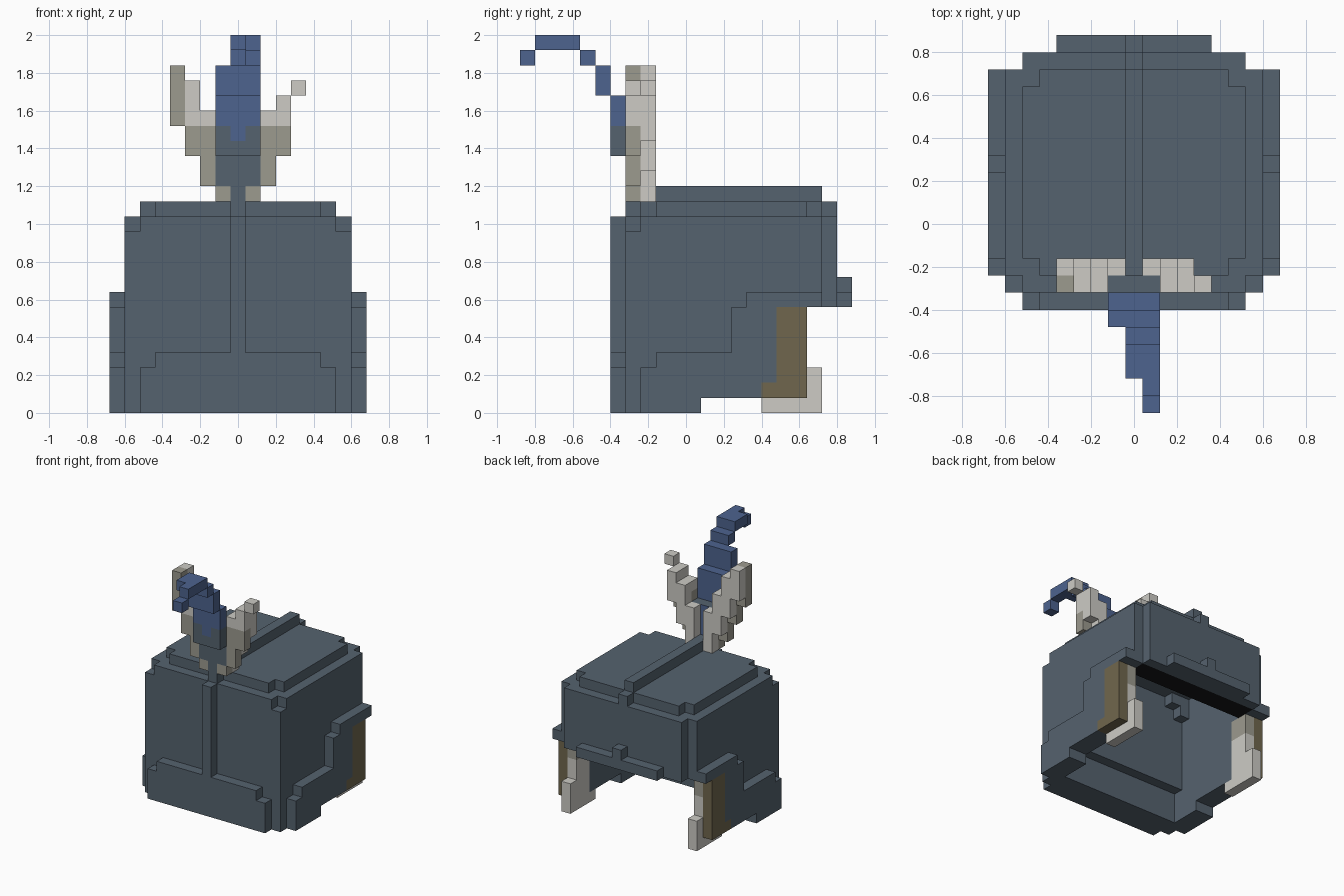
import bpy, bmesh
from mathutils import Vector

cube = bpy.data.objects.get("Cube")
if cube:
    bpy.data.objects.remove(cube)

UNIT = 0.08  # size of one block
COLOURS = {
    "slate": (0.091, 0.123, 0.158),
    "blue": (0.074, 0.125, 0.272),
    "light_grey": (0.61, 0.6, 0.56),
    "olive_grey": (0.335, 0.325, 0.275),
    "brown": (0.163, 0.134, 0.075),
    "black": (0.008, 0.008, 0.009),
}
NAMES = list(COLOURS)
MATERIALS = []
for name, rgb in COLOURS.items():
    mat = bpy.data.materials.new(name)
    mat.use_nodes = True
    mat.diffuse_color = (*rgb, 1)
    bsdf = mat.node_tree.nodes["Principled BSDF"]
    bsdf.inputs["Base Color"].default_value = (*rgb, 1)
    bsdf.inputs["Roughness"].default_value = 0.8
    MATERIALS.append(mat)


def block(x, y, z):
    """Cells of a box: x range is inclusive, y and z ranges stop before the end."""
    return {(i, j, k) for i in range(x[0], x[1] + 1)
            for j in range(*y) for k in range(*z)}


def wide(half, y, z):
    return block((-half, half), y, z)


def pair(x, y, z):
    cells = block((x, x), y, z)
    return cells | {(-i, j, k) for i, j, k in cells}


def build(name, cells, colour):
    """Skin the outside of a set of cells; colour(cell, normal) names the material."""
    bm = bmesh.new()
    for cell in cells:
        centre = Vector(cell) + Vector((0, 0.5, 0.5))
        for axis in range(3):
            for sign in (-1, 1):
                n = Vector((0, 0, 0))
                n[axis] = sign
                if tuple(int(c + d) for c, d in zip(cell, n)) in cells:
                    continue
                u = Vector((0, 0, 0))
                u[(axis + 1) % 3] = 0.5
                v = n.cross(u)
                mid = centre + n * 0.5
                ring = (mid - u - v, mid + u - v, mid + u + v, mid - u + v)
                face = bm.faces.new([bm.verts.new(p * UNIT) for p in ring])
                face.material_index = NAMES.index(colour(cell, n))
    bmesh.ops.remove_doubles(bm, verts=bm.verts, dist=0.001)
    bmesh.ops.dissolve_limit(bm, angle_limit=0.01, verts=bm.verts, edges=bm.edges,
                             delimit={'MATERIAL', 'NORMAL'})
    mesh = bpy.data.meshes.new(name)
    bm.to_mesh(mesh)
    bm.free()
    for mat in MATERIALS:
        mesh.materials.append(mat)
    bpy.context.collection.objects.link(bpy.data.objects.new(name, mesh))


# Helmet shell: main box and rear band, with the upper front corners cut
shell = wide(7, (-4, 9), (0, 13)) | wide(6, (9, 10), (7, 13))
shell -= pair(7, (-4, -3), (12, 13))
# Low front plate and crown plate
shell |= wide(5, (-5, -4), (0, 4)) | wide(6, (-5, -4), (0, 3))
shell |= wide(6, (-2, 8), (13, 14)) | wide(5, (-3, 9), (13, 14))
# Central ridge running up the front and over the crown
shell |= wide(0, (-5, -4), (4, 13)) | wide(0, (-4, 10), (13, 14))
shell |= wide(0, (-4, 9), (14, 15))
# Side plates
shell |= pair(8, (-3, -2), (0, 3)) | pair(8, (-2, 3), (0, 4))
shell |= pair(8, (3, 8), (1, 7)) | pair(8, (4, 9), (7, 8))
# Brow bar with its centre bump
shell |= wide(4, (10, 11), (7, 8)) | wide(0, (10, 11), (8, 9))
# Hollow inside, with a ledge low on the front wall
shell -= wide(6, (-1, 9), (0, 12)) | wide(6, (-2, -1), (0, 3))
# Stepped inner corners under the crown
shell |= pair(6, (-1, 0), (10, 12)) | pair(5, (-1, 0), (11, 12))
# Raised lower edge of the sides and the face opening
shell -= wide(8, (1, 9), (0, 1)) | wide(8, (8, 9), (0, 7))
# Room for the cheek guards
guards = pair(8, (6, 8), (1, 7)) | pair(8, (5, 6), (1, 2))
tusks = pair(7, (5, 9), (0, 1)) | pair(7, (8, 9), (1, 3)) | pair(7, (6, 8), (1, 7))
shell -= guards | tusks

build("helmet_shell", shell, lambda c, n: "slate")
build("brow_lining", wide(6, (7, 9), (7, 8)), lambda c, n: "black")
build("cheek_guards", guards, lambda c, n: "brown")
build("cheek_tusks", tusks, lambda c, n: "olive_grey" if c[2] > 4 else "light_grey")

# Plume: dark foot, then a tapering curl towards the front
plume = wide(1, (-4, -3), (15, 18)) | wide(1, (-5, -4), (17, 21))
plume |= wide(1, (-6, -5), (21, 23))
plume |= block((0, 1), (-7, -6), (23, 24)) | block((0, 1), (-9, -7), (24, 25))
plume |= block((1, 1), (-10, -9), (24, 25)) | block((1, 1), (-11, -10), (23, 24))
build("plume", plume,
      lambda c, n: "slate" if c[2] < 18 + abs(c[0]) and n.y <= 0 else "blue")


# Horns: stepped columns, one behind the other
def horn_colour(cell, n):
    if cell[:2] == (-4, -4):
        return "olive_grey"
    low = cell[2] < 19 and cell[1] == -4 and n.z <= 0
    return "olive_grey" if low else "light_grey"


def horn(side, front, back):
    cells = set()
    for y, columns in ((-4, front), (-3, back)):
        for x, z0, z1 in columns:
            cells |= block((side * x, side * x), (y, y + 1), (z0, z1))
    return cells


build("left_horn", horn(1, [(1, 14, 15), (2, 15, 20), (3, 17, 21), (4, 21, 22)],
                        [(1, 14, 18), (2, 16, 20), (3, 18, 21)]), horn_colour)
build("right_horn", horn(-1, [(1, 14, 15), (2, 15, 20), (3, 17, 22), (4, 19, 23)],
                         [(1, 14, 18), (2, 16, 20), (3, 18, 22), (4, 20, 23)]), horn_colour)
